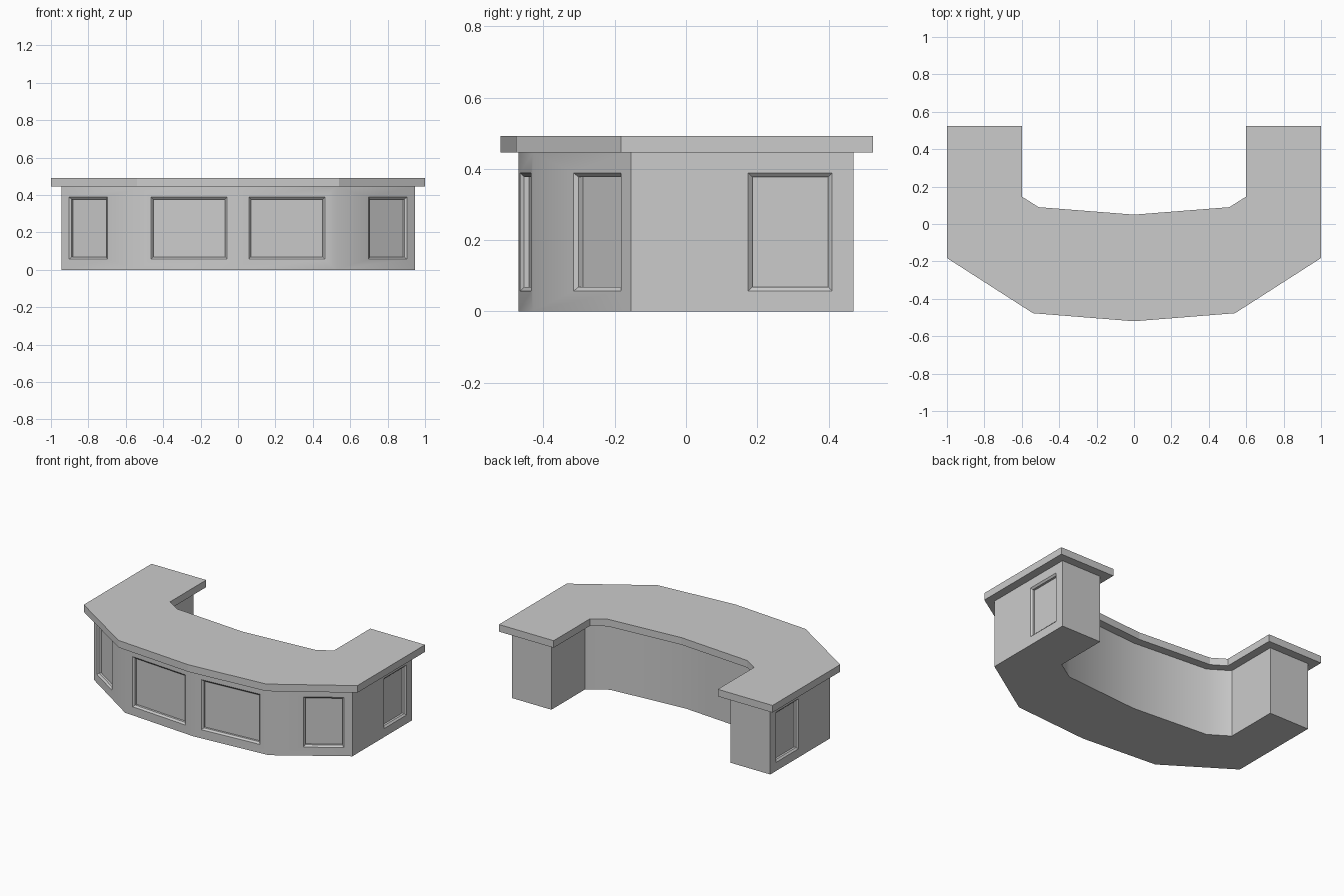
import bpy, bmesh, math
from mathutils import Vector

if "Cube" in bpy.data.objects:
    bpy.data.objects.remove(bpy.data.objects["Cube"])


def mesh_object(name, bm):
    bmesh.ops.recalc_face_normals(bm, faces=bm.faces)
    me = bpy.data.meshes.new(name)
    bm.to_mesh(me)
    bm.free()
    ob = bpy.data.objects.new(name, me)
    bpy.context.collection.objects.link(ob)
    return ob


def prism(name, half, z0, z1):
    """Extrude a plan outline given as its right half, from centre back to centre front."""
    outline = half + [(-x, y) for x, y in reversed(half) if x > 0]
    bm = bmesh.new()
    face = bm.faces.new([bm.verts.new((x, y, z0)) for x, y in outline])
    new = bmesh.ops.extrude_face_region(bm, geom=[face])["geom"]
    bmesh.ops.translate(bm, vec=(0, 0, z1 - z0),
                        verts=[v for v in new if isinstance(v, bmesh.types.BMVert)])
    return mesh_object(name, bm)


def add_panel(bm, a, b, z0, z1):
    """Tapered block that sinks a panel into the wall between plan points a and b."""
    a, b = Vector((*a, 0)), Vector((*b, 0))
    along = (b - a).normalized()
    inward = Vector((-along.y, along.x, 0))
    rings = []
    # inset and depth: flared rim, end of bevel, panel floor
    for inset, depth in ((-0.006, -0.005), (0.011, 0.010), (0.011, 0.024)):
        p = a + along * inset + inward * depth
        q = b - along * inset + inward * depth
        lo, hi = z0 + inset, z1 - inset
        rings.append([bm.verts.new((c.x, c.y, z)) for c, z in
                      ((p, lo), (q, lo), (q, hi), (p, hi))])
    bm.faces.new(rings[0])
    bm.faces.new(rings[-1])
    for r, s in zip(rings, rings[1:]):
        for i in range(4):
            j = (i + 1) % 4
            bm.faces.new((r[i], r[j], s[j], s[i]))


# Counter top and the recessed body below it
top = prism("counter_top", [(0, 0.05), (0.51, 0.09), (0.6, 0.147), (0.6, 0.525), (1, 0.525),
                            (1, -0.182), (0.54, -0.477), (0, -0.52)], 0.445, 0.492)
body = prism("counter_body", [(0, -0.005), (0.528, 0.036), (0.655, 0.117), (0.655, 0.47),
                              (0.945, 0.47), (0.945, -0.155), (0.525, -0.43), (0, -0.47)],
             0, 0.445)

# Sunken panels: front, angled corner and side wall, on both halves
walls = [((0, -0.47), (0.525, -0.43), 0.111, 0.886),
         ((0.525, -0.43), (0.945, -0.155), 0.415, 0.902),
         ((0.945, -0.155), (0.945, 0.47), 0.528, 0.904)]
bm = bmesh.new()
for p, q, t0, t1 in walls:
    p, q = Vector(p), Vector(q)
    a, b = p.lerp(q, t0), p.lerp(q, t1)
    add_panel(bm, a, b, 0.057, 0.388)
    add_panel(bm, (-b.x, b.y), (-a.x, a.y), 0.057, 0.388)
cutter = mesh_object("panel_cutter", bm)
cutter.hide_render = True

mod = body.modifiers.new("panels", "BOOLEAN")
mod.operation = "DIFFERENCE"
mod.solver = "EXACT"
mod.object = cutter
bpy.context.view_layer.objects.active = body
bpy.ops.object.modifier_apply(modifier=mod.name)
bpy.data.objects.remove(cutter)

# Soft shading along the bowed walls, crisp everywhere else
bpy.ops.object.select_all(action="DESELECT")
body.select_set(True)
bpy.ops.object.shade_smooth_by_angle(angle=math.radians(30))
